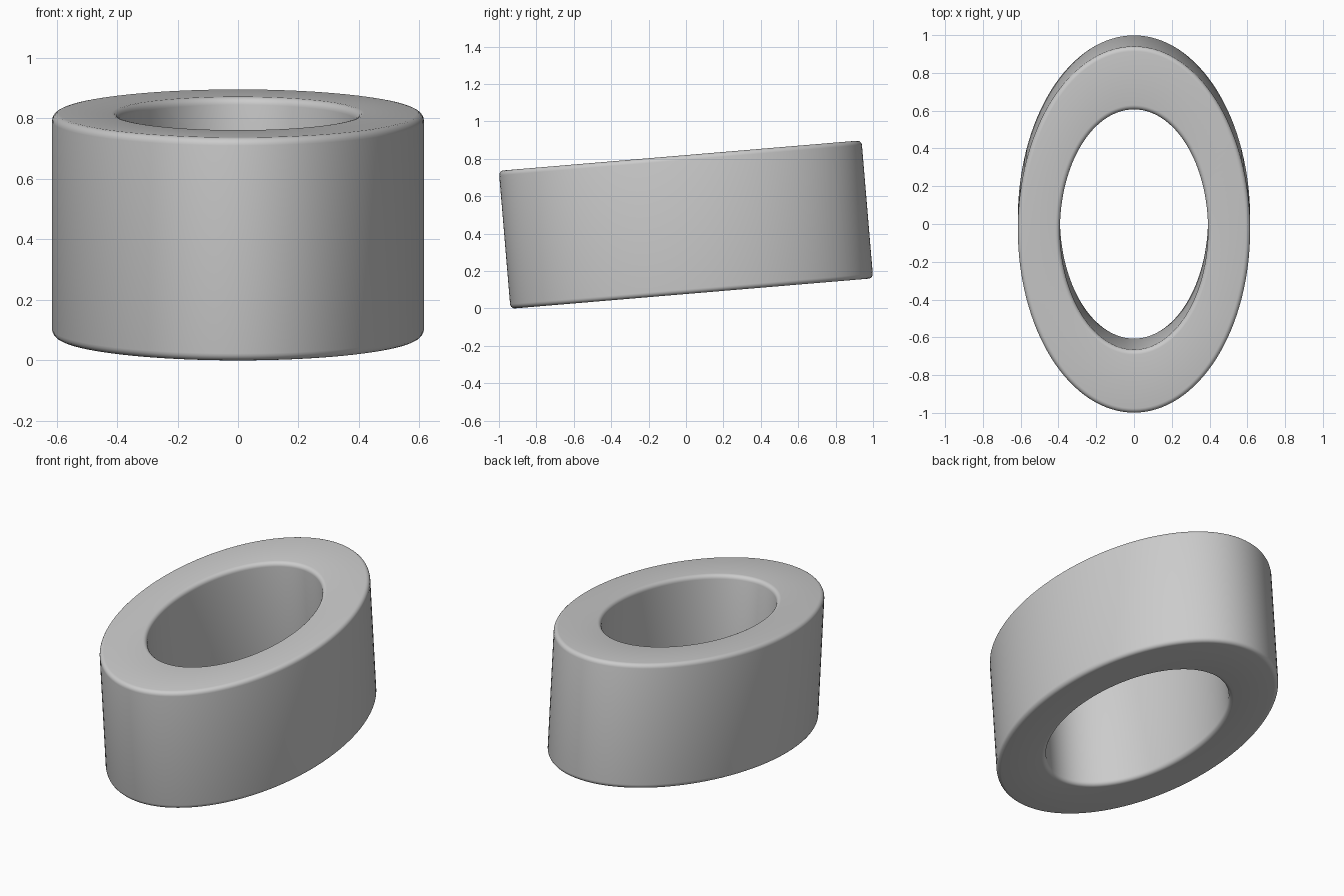
import bpy, bmesh
from math import sin, cos, pi, radians
from mathutils import Matrix

if "Cube" in bpy.data.objects:
    bpy.data.objects.remove(bpy.data.objects["Cube"])

SEG, STEPS = 128, 5
H, R = 0.74, 0.025            # ring height, edge rounding
OUTER, INNER = (0.615, 0.973), (0.392, 0.638)

# Cross-section loop: (ellipse radii, inset, height), with rounded corners
section = []
def corner(radii, side, top, start):
    for i in range(STEPS + 1):
        a = radians(start + 90 * i / STEPS)
        z = top * (H / 2 - R) + R * sin(a)
        section.append((radii, -side * R + R * cos(a), z))

corner(OUTER, 1, -1, -90)
corner(OUTER, 1, 1, 0)
corner(INNER, -1, 1, 90)
corner(INNER, -1, -1, 180)

# Sweep the section around the ellipse
bm = bmesh.new()
loops = []
for k in range(SEG):
    t = 2 * pi * k / SEG
    loops.append([bm.verts.new(((r[0] + d) * cos(t), (r[1] + d) * sin(t), z))
                  for r, d, z in section])
n = len(section)
for k in range(SEG):
    a, b = loops[k], loops[(k + 1) % SEG]
    for j in range(n):
        i = (j + 1) % n
        bm.faces.new((a[j], b[j], b[i], a[i]))
bmesh.ops.recalc_face_normals(bm, faces=bm.faces)

# Tilt the ring and stand it on the ground
bm.transform(Matrix.Rotation(radians(4.8), 4, 'X'))
low = min(v.co.z for v in bm.verts)
bm.transform(Matrix.Translation((0, 0, -low)))

mesh = bpy.data.meshes.new("oval_ring")
bm.to_mesh(mesh)
bm.free()
ring = bpy.data.objects.new("oval_ring", mesh)
bpy.context.collection.objects.link(ring)
bpy.context.view_layer.objects.active = ring
ring.select_set(True)
bpy.ops.object.shade_smooth_by_angle(angle=radians(30))
